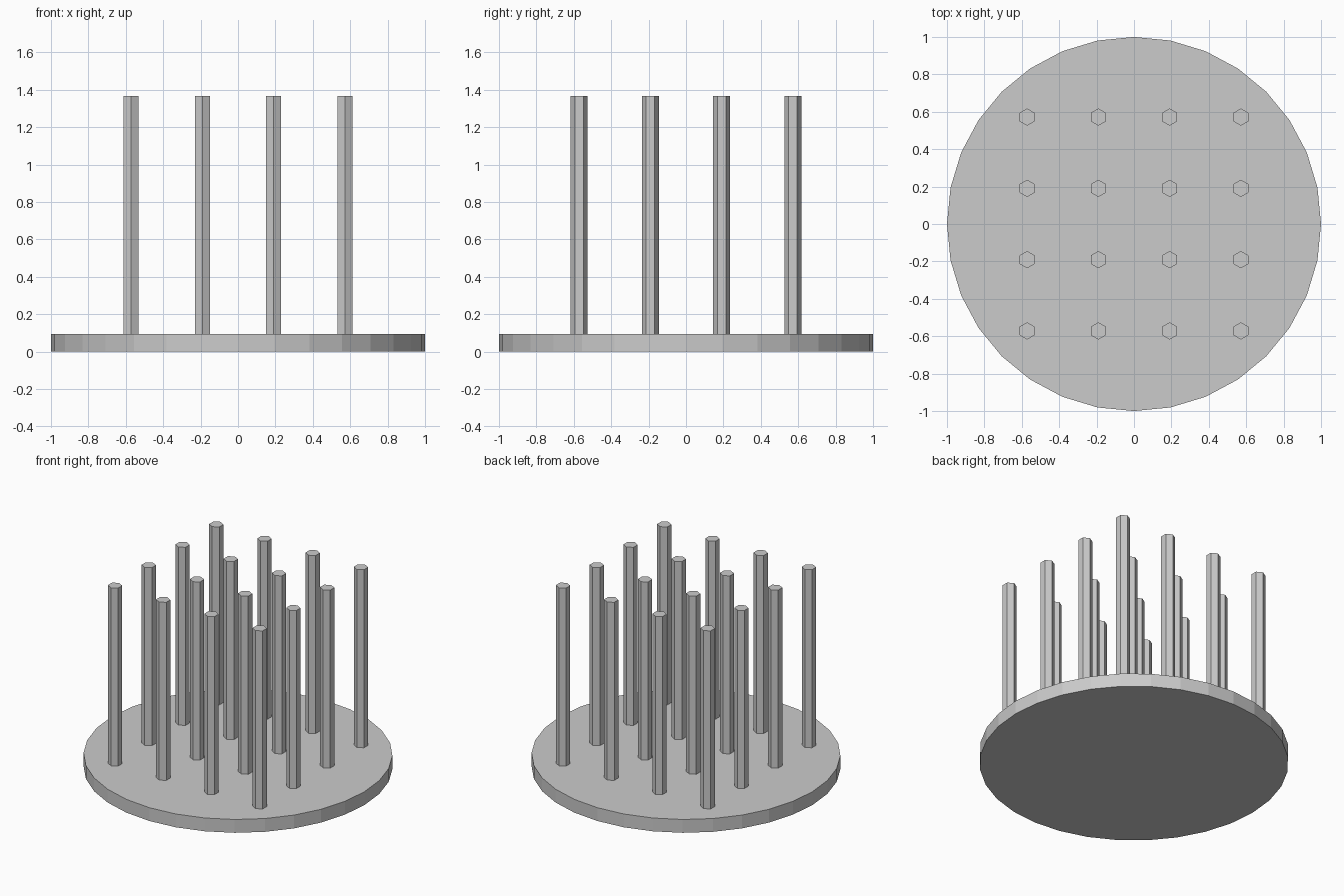
import bpy

if "Cube" in bpy.data.objects:
    bpy.data.objects.remove(bpy.data.objects["Cube"])

BASE_H = 0.095
TOP = 1.367
SPACING = 0.381


def prism(name, sides, radius, x, y, z0, z1):
    """Upright flat-sided cylinder from z0 to z1."""
    bpy.ops.mesh.primitive_cylinder_add(vertices=sides, radius=radius, depth=z1 - z0,
                                        location=(x, y, (z0 + z1) / 2))
    bpy.context.object.name = name


# Round base plate
prism("base_plate", 32, 1.0, 0, 0, 0, BASE_H)

# 4 x 4 grid of hexagonal pins standing on the plate
for row in range(4):
    for col in range(4):
        prism(f"pin_{row + 1}_{col + 1}", 6, 0.046,
              (col - 1.5) * SPACING, (row - 1.5) * SPACING, BASE_H, TOP)
